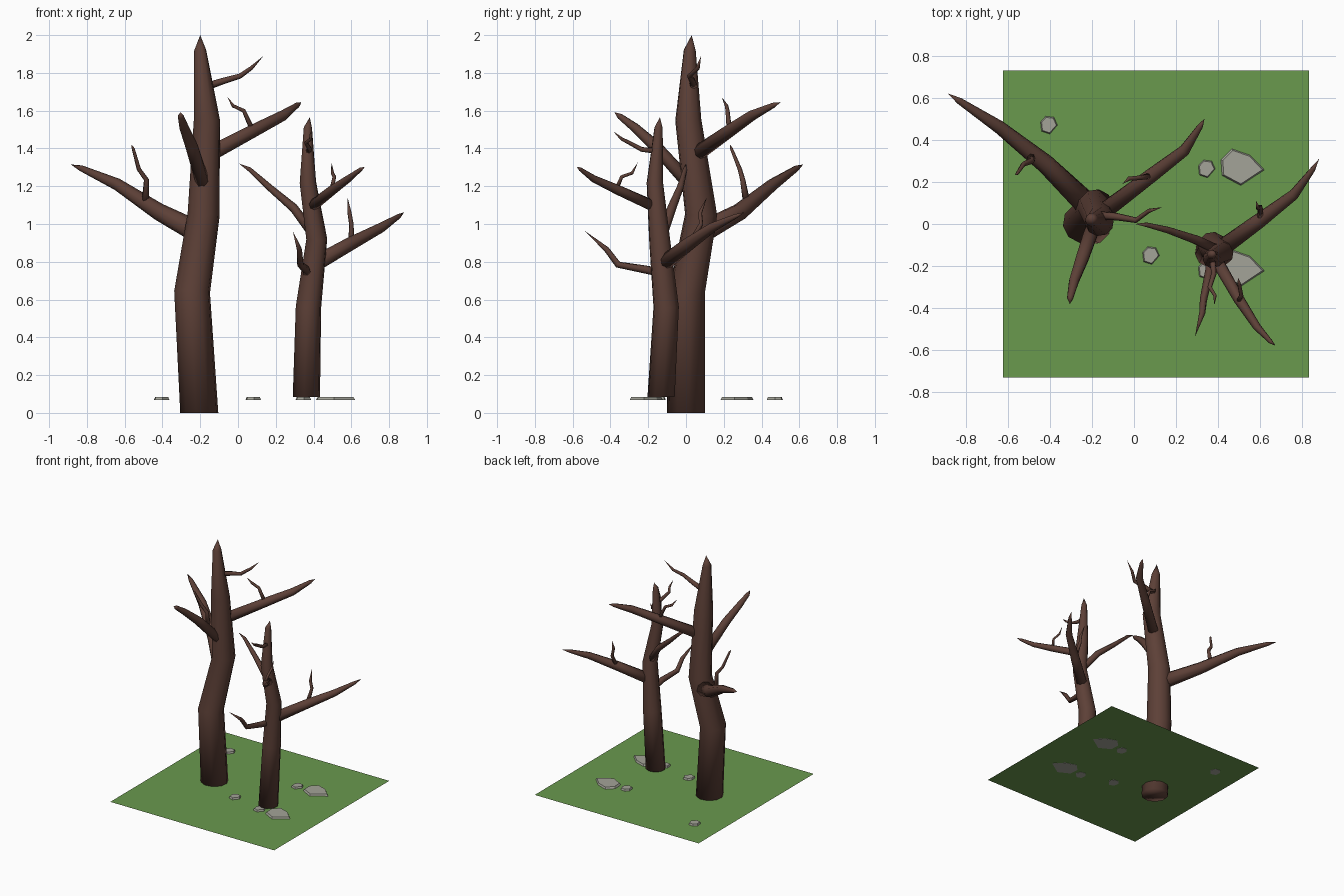
import bpy, bmesh, math
from mathutils import Vector


def material(name, rgb):
    m = bpy.data.materials.new(name)
    m.diffuse_color = (*rgb, 1)
    return m


BARK = material("dark_bark", (0.109, 0.051, 0.038))
GRASS = material("grass_green", (0.144, 0.319, 0.076))
STONE = material("stone_grey", (0.367, 0.367, 0.314))
GROUND_Z = 0.07


def finish(bm, name, mat, smooth):
    if name != "ground":
        bmesh.ops.recalc_face_normals(bm, faces=bm.faces)
    for f in bm.faces:
        f.smooth = smooth
    me = bpy.data.meshes.new(name)
    bm.to_mesh(me)
    bm.free()
    me.materials.append(mat)
    ob = bpy.data.objects.new(name, me)
    bpy.context.collection.objects.link(ob)
    return ob


def limb(name, path, sides=8):
    """Tapered tube through (x, y, z, radius) points; the last one is the tip."""
    bm = bmesh.new()
    pts = [Vector(p[:3]) for p in path]
    rings, prev = [], None
    flat_start = "trunk" in name
    u = Vector((1, 0, 0))
    for i, p in enumerate(pts[:-1]):
        t = (pts[i + 1] - p).normalized()
        if i:
            t = (t + (p - pts[i - 1]).normalized()).normalized()
        if flat_start and i == 0:
            t = Vector((0, 0, 1))
        if prev is None:
            u = t.orthogonal().normalized()
        else:
            u = prev.rotation_difference(t) @ u
        prev = t
        v = t.cross(u)
        r = path[i][3]
        rings.append([bm.verts.new(p + r * (math.cos(a) * u + math.sin(a) * v))
                      for a in (2 * math.pi * k / sides for k in range(sides))])
    tip = bm.verts.new(pts[-1])
    bm.faces.new(rings[0][::-1])
    for k in range(sides):
        n = (k + 1) % sides
        for a, b in zip(rings, rings[1:]):
            bm.faces.new((a[k], a[n], b[n], b[k]))
        bm.faces.new((rings[-1][k], rings[-1][n], tip))
    finish(bm, name, BARK, True)


# Tall tree
limb("tall_trunk", [(-.205, 0, 0, .102), (-.243, .005, .64, .096), (-.182, .08, 1.05, .086),
                    (-.165, .012, 1.55, .07), (-.2, .02, 1.92, .032), (-.2, .03, 2.0, 0)], 10)
limb("tall_left_branch", [(-.2, .07, .95, .06), (-.42, .285, 1.065, .046), (-.64, .46, 1.21, .032),
                          (-.83, .585, 1.295, .016), (-.885, .62, 1.315, 0)])
limb("tall_left_twig", [(-.49, .32, 1.12, .02), (-.485, .3, 1.235, .014), (-.525, .285, 1.29, .012),
                        (-.555, .24, 1.4, .008), (-.565, .233, 1.42, 0)], 6)
limb("tall_right_branch", [(-.17, .04, 1.36, .042), (.095, .24, 1.5, .034), (.24, .35, 1.575, .028),
                           (.315, .465, 1.63, .014), (.335, .5, 1.645, 0)])
limb("tall_right_twig", [(.08, .23, 1.49, .015), (.03, .22, 1.6, .011), (-.025, .215, 1.625, .01),
                         (-.055, .19, 1.67, 0)], 6)
limb("tall_front_branch", [(-.18, .03, 1.2, .038), (-.245, -.16, 1.41, .033), (-.285, -.27, 1.51, .025),
                           (-.303, -.35, 1.57, .016), (-.305, -.38, 1.592, 0)])
limb("tall_top_twig", [(-.16, .04, 1.73, .021), (-.085, .035, 1.755, .018), (.01, .018, 1.783, .014),
                       (.07, .062, 1.825, .011), (.135, .08, 1.89, 0)], 6)

# Short tree
limb("short_trunk", [(.362, -.132, .083, .073), (.373, -.105, .56, .068), (.417, -.14, .92, .056),
                     (.37, -.165, 1.22, .044), (.37, -.145, 1.51, .022), (.38, -.138, 1.565, 0)], 10)
limb("short_right_branch", [(.41, -.12, .79, .042), (.595, .015, .895, .036), (.76, .14, .982, .026),
                            (.85, .26, 1.04, .013), (.88, .31, 1.062, 0)])
limb("short_right_twig", [(.6, .03, .91, .016), (.6, .08, 1.0, .012), (.59, .075, 1.06, .011),
                          (.58, .11, 1.14, 0)], 6)
limb("short_front_branch", [(.38, -.15, 1.085, .03), (.5, -.36, 1.18, .026), (.585, -.49, 1.24, .019),
                            (.65, -.56, 1.29, .01), (.672, -.578, 1.303, 0)])
limb("short_front_twig", [(.495, -.37, 1.18, .012), (.51, -.34, 1.25, .01), (.5, -.285, 1.27, .009),
                          (.495, -.255, 1.325, 0)], 6)
limb("short_left_branch", [(.41, -.13, .93, .027), (.295, -.075, 1.085, .024), (.165, -.03, 1.195, .018),
                           (.06, -.004, 1.29, .012), (.005, 0, 1.32, 0)], 6)
limb("short_low_twig", [(.365, -.12, .74, .024), (.36, -.22, .76, .022), (.33, -.36, .785, .018),
                        (.325, -.42, .865, .015), (.29, -.535, .963, 0)], 6)
limb("short_top_twig", [(.37, -.14, 1.385, .017), (.38, -.235, 1.395, .013), (.36, -.3, 1.43, .011),
                        (.385, -.34, 1.45, .009), (.382, -.385, 1.49, 0)], 6)

# Ground sheet
bm = bmesh.new()
bm.faces.new([bm.verts.new((x, y, GROUND_Z)) for x, y in
              ((-.623, -.73), (.832, -.73), (.832, .73), (-.623, .73))])
finish(bm, "ground", GRASS, False)

# Flat stones with bevelled rims
PEBBLE = [(-.04, .015), (-.015, .043), (.025, .038), (.042, 0), (.005, -.043), (-.035, -.03)]
SLAB = [(-.103, .035), (-.05, .088), (.037, .058), (.106, -.013), (-.008, -.088), (-.098, -.04)]


def stone(name, outline, x, y, scale_top):
    bm = bmesh.new()
    low, high = ([bm.verts.new((x + px * s, y + py * s, z)) for px, py in outline]
                 for s, z in ((1, GROUND_Z - .002), (scale_top, GROUND_Z + .014)))
    bm.faces.new(low)
    bm.faces.new(high)
    for i in range(len(low)):
        j = (i + 1) % len(low)
        bm.faces.new((low[i], low[j], high[j], high[i]))
    finish(bm, name, STONE, False)


for i, (x, y) in enumerate(((-.405, .47), (.345, .262), (.08, -.15), (.345, -.22))):
    stone(f"pebble_{i + 1}", PEBBLE, x, y, .85)
for i, y in enumerate((.27, -.21)):
    stone(f"slab_{i + 1}", SLAB, .515, y, .9)
